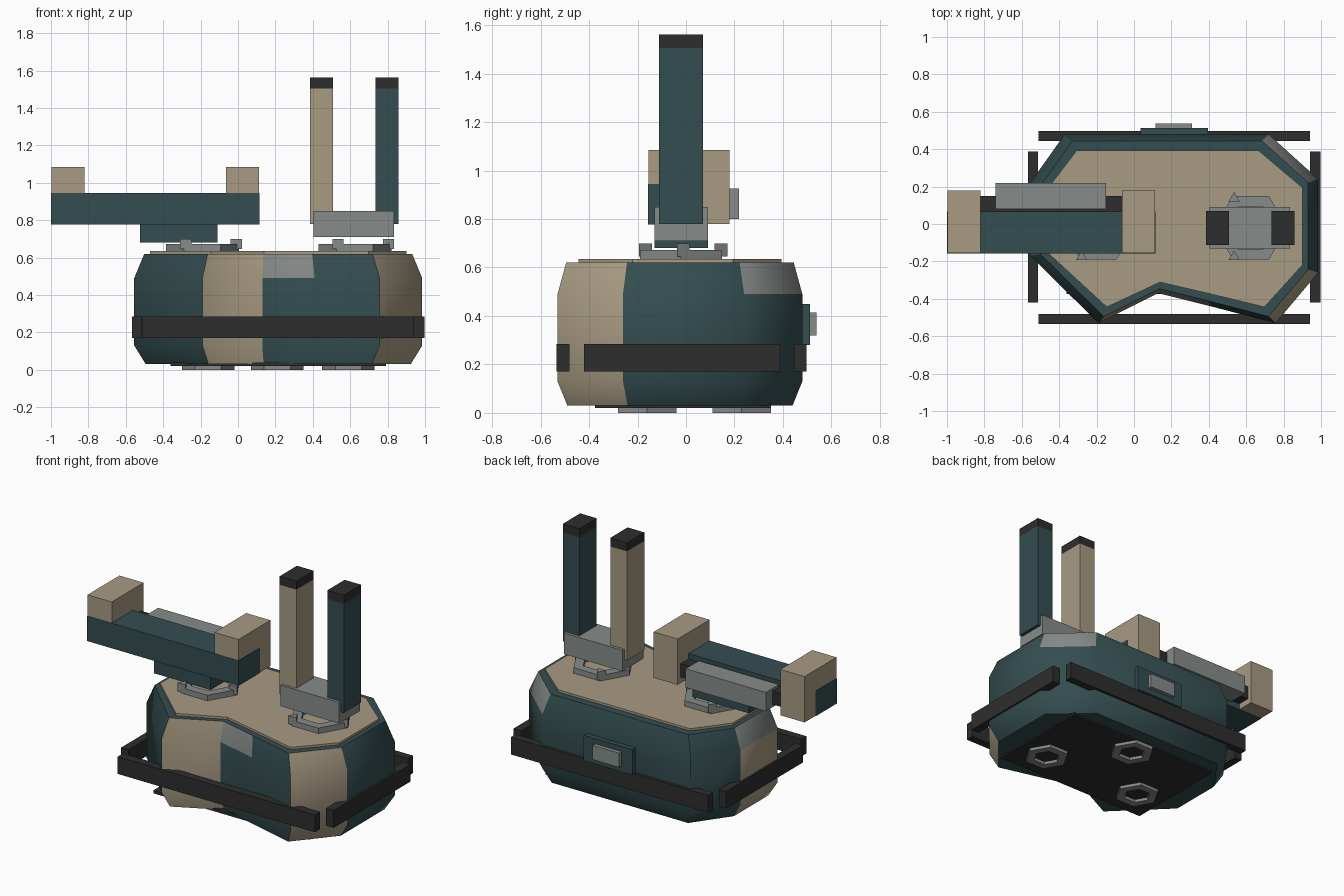
import bpy, bmesh, math

cube = bpy.data.objects.get("Cube")
if cube:
    bpy.data.objects.remove(cube, do_unlink=True)


def material(name, rgb):
    m = bpy.data.materials.new(name)
    m.use_nodes = True
    m.diffuse_color = (*rgb, 1)
    m.node_tree.nodes["Principled BSDF"].inputs["Base Color"].default_value = (*rgb, 1)
    return m


TEAL = material("dark teal", (0.034, 0.075, 0.081))
TAN = material("sand tan", (0.39, 0.325, 0.225))
SILVER = material("grey metal", (0.24, 0.26, 0.25))
BLACK = material("soft black", (0.027, 0.027, 0.028))


def finish(name, bm, *mats):
    bmesh.ops.recalc_face_normals(bm, faces=bm.faces)
    mesh = bpy.data.meshes.new(name)
    bm.to_mesh(mesh)
    bm.free()
    for m in mats:
        mesh.materials.append(m)
    ob = bpy.data.objects.new(name, mesh)
    bpy.context.collection.objects.link(ob)
    return ob


def box(name, mat, x, y, z):
    """Box from (min, max) ranges."""
    bm = bmesh.new()
    bmesh.ops.create_cube(bm, size=1)
    for v in bm.verts:
        for i, (lo, hi) in enumerate((x, y, z)):
            v.co[i] = hi if v.co[i] > 0 else lo
    return finish(name, bm, mat)


def ring_points(cx, cy, r, sides, turn=0):
    angles = [turn + math.tau * i / sides for i in range(sides)]
    return [(cx + r * math.cos(a), cy + r * math.sin(a)) for a in angles]


def loft(bm, loops, closed=False):
    """Skin between loops of equal length; cap the ends unless closed."""
    rows = [[bm.verts.new(p) for p in loop] for loop in loops]
    n = len(rows[0])
    pairs = list(zip(rows, rows[1:])) + ([(rows[-1], rows[0])] if closed else [])
    bands = []
    for lo, hi in pairs:
        bands.append([bm.faces.new((lo[i], lo[(i + 1) % n], hi[(i + 1) % n], hi[i]))
                      for i in range(n)])
    if not closed:
        bm.faces.new(rows[0][::-1])
        bm.faces.new(rows[-1])
    return bands


def prism(name, mat, pts, z0, z1):
    bm = bmesh.new()
    loft(bm, [[(x, y, z) for x, y in pts] for z in (z0, z1)])
    return finish(name, bm, mat)


def hex_ring(name, mat, cx, cy, outer, inner, z0, z1):
    bm = bmesh.new()
    section = ((outer, z0), (outer, z1), (inner, z1), (inner, z0))
    loft(bm, [[(x, y, z) for x, y in ring_points(cx, cy, r, 6)] for r, z in section], True)
    return finish(name, bm, mat)


# Hull: notched outline with bevelled top and bottom
outline = [(0.985, -0.26), (0.985, 0.24), (0.72, 0.48), (-0.37, 0.48), (-0.555, 0.22),
           (-0.555, -0.17), (-0.19, -0.53), (0.13, -0.37), (0.41, -0.44), (0.757, -0.53)]
CX, CY = 0.215, -0.025


def scaled(sx, sy):
    return [(CX + (x - CX) * sx, CY + (y - CY) * sy) for x, y in outline]


bm = bmesh.new()
profile = ((0.03, 0.92), (0.13, 1), (0.49, 1), (0.62, 0.93))
bands = loft(bm, [[(x, y, z) for x, y in scaled(s, s)] for z, s in profile])
for band in bands:
    for sector in (4, 6, 9):
        band[sector].material_index = 1
for sector in (1, 4, 7):
    bands[-1][sector].material_index = 2
hull = finish("hull", bm, TEAL, TAN, SILVER)
for p in hull.data.polygons:
    p.use_smooth = True
hull.data.set_sharp_from_angle(angle=math.radians(50))

# Deck and underside
prism("deck_plate", TAN, scaled(0.89, 0.83), 0.615, 0.635)
box("bottom_plate", BLACK, (-0.36, 0.79), (-0.375, 0.35), (0.02, 0.04))
for i, (x, y) in enumerate(((-0.16, -0.16), (0.21, 0.23), (0.59, -0.16))):
    hex_ring(f"bottom_ring_{i + 1}", SILVER, x, y, 0.14, 0.085, 0, 0.022)

# Bumper bars around the hull
bar_z = (0.17, 0.285)
for name, y in (("front_bumper", (-0.535, -0.48)), ("back_bumper", (0.445, 0.497))):
    box(name, BLACK, (-0.51, 0.94), y, bar_z)
for name, x in (("right_bumper", (-0.567, -0.513)), ("left_bumper", (0.94, 0.997))):
    box(name, BLACK, x, (-0.42, 0.388), bar_z)

# Rear hatch
box("hatch_frame", TEAL, (0.035, 0.395), (0.46, 0.512), (0.28, 0.45))
box("hatch_panel", SILVER, (0.115, 0.31), (0.5, 0.538), (0.32, 0.415))

# Deck mounts: ring with three triangular studs
for side, cx in (("right", -0.19), ("left", 0.625)):
    hex_ring(f"{side}_mount_ring", SILVER, cx, -0.02, 0.195, 0.13, 0.63, 0.672)
    for i, (x, y) in enumerate(ring_points(cx, -0.02, 0.18, 3)):
        prism(f"{side}_mount_stud_{i + 1}", SILVER,
              ring_points(x, y, 0.035, 3, math.pi / 2), 0.645, 0.7)

# Horizontal arm
box("arm_pedestal", TEAL, (-0.525, -0.11), (-0.13, 0.09), (0.68, 0.785))
box("arm_beam", TEAL, (-1, 0.114), (-0.157, 0.067), (0.778, 0.945))
for name, x in (("arm_outer_block", (-0.998, -0.82)), ("arm_inner_block", (-0.065, 0.112))):
    box(name, TAN, x, (-0.155, 0.18), (0.78, 1.085))
box("arm_shaft", BLACK, (-0.83, -0.06), (0.06, 0.15), (0.82, 0.91))
box("arm_side_box", SILVER, (-0.74, -0.15), (0.08, 0.218), (0.8, 0.925))

# Twin upright posts on a cross block
box("post_cross_block", SILVER, (0.405, 0.835), (-0.13, 0.09), (0.71, 0.85))
for name, mat, x in (("right_post", TAN, (0.385, 0.508)), ("left_post", TEAL, (0.735, 0.857))):
    box(name, mat, x, (-0.112, 0.07), (0.78, 1.505))
    box(name + "_cap", BLACK, x, (-0.112, 0.07), (1.505, 1.562))
